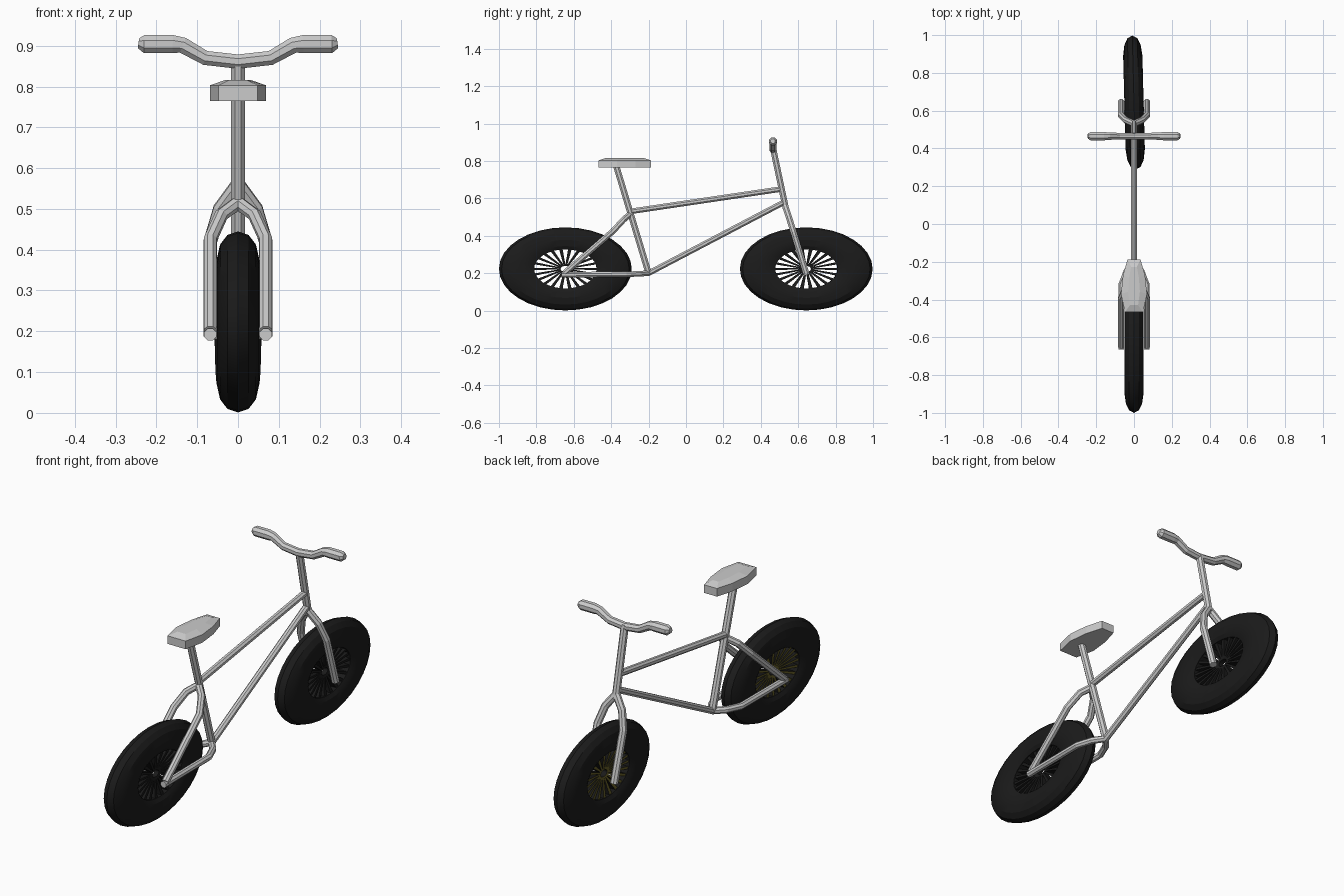
import bpy
import bmesh
import math
from mathutils import Vector, Matrix

cube = bpy.data.objects.get("Cube")
if cube:
    bpy.data.objects.remove(cube, do_unlink=True)


def material(name, rgb):
    m = bpy.data.materials.new(name)
    m.use_nodes = True
    m.diffuse_color = (*rgb, 1)
    m.node_tree.nodes["Principled BSDF"].inputs["Base Color"].default_value = (*rgb, 1)
    return m


GREY = material("light grey", (0.6, 0.6, 0.6))
BLACK = material("tyre black", (0.011, 0.011, 0.011))
OLIVE = material("dark olive", (0.13, 0.11, 0.02))


def finish(name, bm, mats):
    bmesh.ops.recalc_face_normals(bm, faces=bm.faces)
    mesh = bpy.data.meshes.new(name)
    bm.to_mesh(mesh)
    bm.free()
    for m in mats:
        mesh.materials.append(m)
    ob = bpy.data.objects.new(name, mesh)
    bpy.context.collection.objects.link(ob)
    return ob


def skin(bm, rings, capped=True):
    """Bridge consecutive vertex rings with quads."""
    for a, b in zip(rings, rings[1:]):
        n = len(a)
        for i in range(n):
            bm.faces.new((a[i], a[(i + 1) % n], b[(i + 1) % n], b[i]))
    if capped:
        bm.faces.new(rings[0])
        bm.faces.new(rings[-1])


def tube(name, path, radii, ref=(1, 0, 0), sides=8):
    """Sweep a faceted section; radii gives one size per path point."""
    pts = [Vector(p) for p in path]
    if not isinstance(radii, (list, tuple)):
        radii = [radii] * len(pts)
    bm = bmesh.new()
    rings = []
    for i, p in enumerate(pts):
        t = (pts[min(i + 1, len(pts) - 1)] - pts[max(i - 1, 0)]).normalized()
        s = Vector(ref)
        s = (s - t * s.dot(t)).normalized()
        u = t.cross(s)
        ring = []
        for k in range(sides):
            a = 2 * math.pi * (k + 0.5) / sides
            ring.append(bm.verts.new(p + radii[i] * (s * math.cos(a) + u * math.sin(a))))
        rings.append(ring)
    skin(bm, rings)
    return finish(name, bm, [GREY])


# Main frame tubes
tube("seat_tube", [(0, -0.375, 0.78), (0, -0.2, 0.2)], 0.018)
tube("top_tube", [(0, -0.3, 0.53), (0, 0.51, 0.65)], 0.016)
tube("down_tube", [(0, -0.2, 0.2), (0, 0.525, 0.58)], 0.016)
tube("steering_tube", [(0, 0.465, 0.87), (0, 0.535, 0.54)], 0.018)

# Paired stays and fork legs
for side, label in ((1, "left"), (-1, "right")):
    x = 0.068 * side
    tube("fork_leg_" + label,
         [(0, 0.53, 0.56), (0.65 * x, 0.55, 0.5), (x, 0.575, 0.42), (x, 0.645, 0.19)], 0.018)
    tube("seat_stay_" + label,
         [(0, -0.3, 0.515), (0.6 * x, -0.335, 0.485), (x, -0.39, 0.425), (x, -0.65, 0.2)], 0.017)
    tube("chain_stay_" + label,
         [(0, -0.2, 0.2), (0.6 * x, -0.25, 0.197), (x, -0.32, 0.194), (x, -0.665, 0.192)], 0.016)

# Handlebar with thicker grips
half = [(0.08, 0.87, 0.019), (0.135, 0.901, 0.021), (0.16, 0.904, 0.024),
        (0.23, 0.904, 0.024), (0.244, 0.906, 0.013)]
bar = [(-x, z, r) for x, z, r in reversed(half)] + [(0, 0.861, 0.019)] + half
tube("handlebar", [(x, 0.465, z) for x, z, r in bar], [r for x, z, r in bar], ref=(0, 1, 0))

# Saddle with a slightly domed top
outline = [(0.034, -0.187), (0.058, -0.27), (0.069, -0.37), (0.048, -0.467)]
outline += [(-x, y) for x, y in reversed(outline)]
bm = bmesh.new()
rings = []
for scale, z in ((1, 0.764), (1, 0.803), (0.45, 0.816)):
    rings.append([bm.verts.new((x * scale, -0.33 + (y + 0.33) * (1 + scale) / 2, z))
                  for x, y in outline])
skin(bm, rings)
finish("saddle", bm, [GREY])

# Wheels: lathed oval tyre and tapered spoke plates
RY, RZ = 0.355, 0.222
SEGMENTS, SPOKES = 32, 22
side_profile = [(0.96, 0.026), (0.86, 0.043), (0.7, 0.051), (0.55, 0.046), (0.47, 0.036)]
profile = [(1, 0)] + side_profile + [(r, -w) for r, w in reversed(side_profile)]


def wheel(name, y, turn):
    place = Matrix.Translation((0, y, 0.223)) @ Matrix.Rotation(turn, 4, "Z")
    bm = bmesh.new()
    rings = []
    for k in range(SEGMENTS):
        a = 2 * math.pi * k / SEGMENTS
        rings.append([bm.verts.new((w, r * RY * math.cos(a), r * RZ * math.sin(a)))
                      for r, w in profile])
    skin(bm, rings + rings[:1], capped=False)
    tyre = finish(name + "_tyre", bm, [BLACK])
    tyre.matrix_world = place
    tyre.select_set(True)
    bpy.context.view_layer.objects.active = tyre
    bpy.ops.object.shade_smooth_by_angle(angle=math.radians(20))
    tyre.select_set(False)

    bm = bmesh.new()
    for k in range(SPOKES):
        spin = Matrix.Rotation(2 * math.pi * k / SPOKES, 4, "X")
        for v in bmesh.ops.create_cube(bm, size=2)["verts"]:
            outer = v.co.y > 0
            r, w, d = (0.49, 0.027, 0.033) if outer else (0.07, 0.014, 0.012)
            p = spin @ Vector((v.co.x * d, r, v.co.z * w))
            v.co = (p.x, p.y * RY, p.z * RZ)
    bmesh.ops.recalc_face_normals(bm, faces=bm.faces)
    for f in bm.faces:
        f.material_index = 1 if f.normal.x < -0.5 else 0
    spokes = finish(name + "_spokes", bm, [BLACK, OLIVE])
    spokes.matrix_world = place


wheel("rear_wheel", -0.645, 0)
wheel("front_wheel", 0.643, math.radians(1.5))
